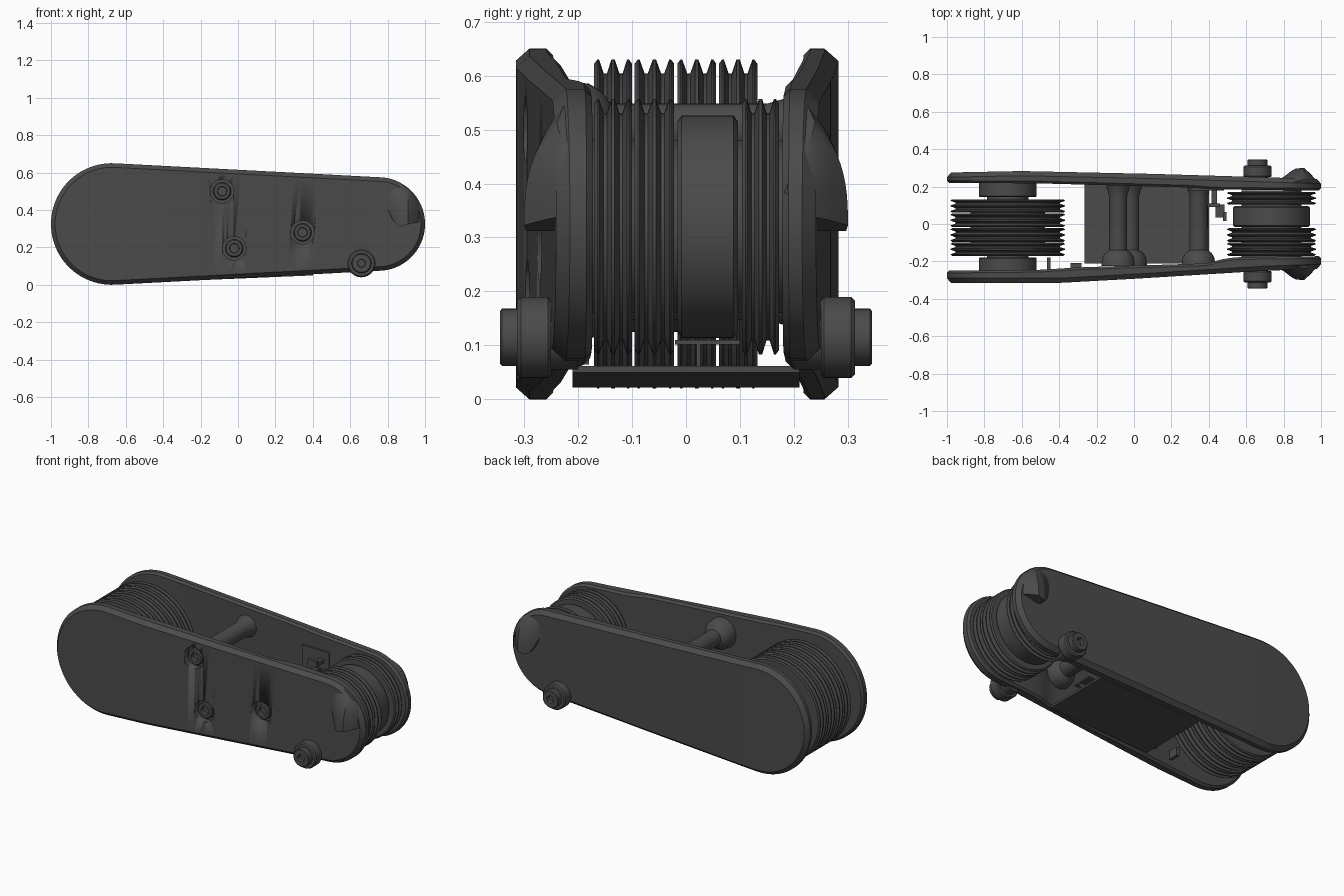
import bpy, bmesh, math
from math import sin, cos, pi, radians, sqrt

if "Cube" in bpy.data.objects:
    bpy.data.objects.remove(bpy.data.objects["Cube"])

dark = bpy.data.materials.new("dark_grey")
dark.diffuse_color = (0.07, 0.07, 0.07, 1)
dark.use_nodes = True
dark.node_tree.nodes["Principled BSDF"].inputs["Base Color"].default_value = dark.diffuse_color
ZC = 0.325                      # shared centre height


def finish(name, bm, angle=30):
    bmesh.ops.recalc_face_normals(bm, faces=bm.faces)
    me = bpy.data.meshes.new(name)
    bm.to_mesh(me)
    bm.free()
    ob = bpy.data.objects.new(name, me)
    bpy.context.collection.objects.link(ob)
    me.materials.append(dark)
    bpy.ops.object.select_all(action='DESELECT')
    ob.select_set(True)
    bpy.context.view_layer.objects.active = ob
    bpy.ops.object.shade_smooth_by_angle(angle=radians(angle))
    return ob


def lathe(name, x, z, profile, n=64):
    """Revolve (y, radius) pairs about a y axis through (x, z)."""
    bm = bmesh.new()
    rings = [[bm.verts.new((x + r * cos(2 * pi * i / n), y, z + r * sin(2 * pi * i / n)))
              for i in range(n)] for y, r in profile]
    for a, b in zip(rings, rings[1:]):
        for i in range(n):
            j = (i + 1) % n
            bm.faces.new((a[i], a[j], b[j], b[i]))
    bm.faces.new(rings[0])
    bm.faces.new(rings[-1])
    return finish(name, bm)


def box(name, x, y, z, sx, sy, sz):
    bm = bmesh.new()
    bmesh.ops.create_cube(bm, size=1)
    for v in bm.verts:
        v.co = (x + v.co.x * sx, y + v.co.y * sy, z + v.co.z * sz)
    return finish(name, bm)


def interp(table, x):
    if x <= table[0][0]:
        return table[0][1]
    for (x0, y0), (x1, y1) in zip(table, table[1:]):
        if x <= x1:
            return y0 + (y1 - y0) * (x - x0) / (x1 - x0)
    return table[-1][1]


def half_outline(inset):
    """Upper half of the tapered stadium, left tip to right tip, as (x, height)."""
    t = radians(87)
    r0, r1 = 0.325 - inset, 0.25 - inset
    left = [(-0.675 + r0 * cos(pi + (t - pi) * i / 24), r0 * sin(pi + (t - pi) * i / 24)) for i in range(25)]
    right = [(0.75 + r1 * cos(t * (1 - i / 24)), r1 * sin(t * (1 - i / 24))) for i in range(25)]
    (xa, ha), (xb, hb) = left[-1], right[0]
    mid = [(xa + (xb - xa) * i / 40, ha + (hb - ha) * i / 40) for i in range(1, 40)]
    return left + mid + right


def plate(name, outer, inner, s):
    bm = bmesh.new()
    layers = []
    for inset, table, dy in ((0.012, inner, 0), (0, inner, 0.012), (0, outer, -0.025), (0.022, outer, 0)):
        pts = half_outline(inset)
        up = [bm.verts.new((x, s * (interp(table, x) + dy), ZC + h)) for x, h in pts]
        low = [up[0]] + [bm.verts.new((x, s * (interp(table, x) + dy), ZC - h)) for x, h in pts[1:-1]] + [up[-1]]
        layers.append((up, low))
    n = len(layers[0][0])
    for a, b in zip(layers, layers[1:]):
        for side in (0, 1):
            for i in range(n - 1):
                bm.faces.new((a[side][i], a[side][i + 1], b[side][i + 1], b[side][i]))
    for up, low in (layers[0], layers[-1]):
        for i in range(n - 1):
            ring = list(dict.fromkeys((up[i], up[i + 1], low[i + 1], low[i])))
            bm.faces.new(ring)
    return finish(name, bm, 25)


# Side plates
front = plate("front_plate",
              [(-1, .315), (-.4, .315), (0, .293), (.7, .25), (1, .24)],
              [(-1, .25), (-.5, .245), (-.3, .232), (.4, .21), (.46, .19), (.54, .178), (1, .172)], -1)
plate("back_plate",
      [(-1, .275), (-.6, .283), (.1, .268), (.7, .25), (1, .24)],
      [(-1, .22), (-.5, .217), (.3, .195), (.42, .185), (1, .178)], 1)


# Flared finger catch on the end of each plate
def finger_catch(name, s):
    bm = bmesh.new()
    bump = [(.77, .238), (.80, .252), (.83, .275), (.86, .296), (.91, .300), (.95, .262), (.998, .205)]
    bottom = [(.77, .43), (.80, .41), (.83, .34), (.86, .31), (.998, .345)]
    cols = []
    for i in range(17):
        x = .77 + .222 * i / 16
        zb = interp(bottom, x)
        zt = max(zb + .01, ZC + sqrt(.25 ** 2 - (x - .75) ** 2) - .005)
        col = []
        for j in range(11):
            z = zb + (zt - zb) * j / 10
            f = cos(pi / 2 * min(1, max(0, (z - .34) / .24))) ** .8
            base = min(.238, interp(bump, x))
            edge = base - .03 * (j / 10) ** 4
            col.append(bm.verts.new((x, s * (edge + (interp(bump, x) - base) * f), z)))
        cols.append(col)
    for a, b in zip(cols, cols[1:]):
        for j in range(10):
            bm.faces.new((a[j], b[j], b[j + 1], a[j + 1]))
    rim = [e for e in bm.edges if e.is_boundary]
    skirt = bmesh.ops.extrude_edge_only(bm, edges=rim)["geom"]
    for v in skirt:
        if isinstance(v, bmesh.types.BMVert):
            v.co.y = s * .195
    finish(name, bm, 30)


finger_catch("front_finger_catch", -1)
finger_catch("back_finger_catch", 1)


# Grooved pulley wheels
def pulley(name, x, r, y0, y1):
    w, d = y1 - y0, .026
    prof = [(y0, r * .6), (y0, r - .008), (y0 + .006, r)]
    for k in range(2):
        a = y0 + .006 + k * (w - .012) / 2
        b = a + (w - .012) / 2
        prof += [(a + .003, r), ((a + b) / 2 - .003, r - d), ((a + b) / 2 + .003, r - d), (b - .003, r)]
    prof += [(y1 - .006, r), (y1, r - .008), (y1, r * .6)]
    lathe(name, x, ZC if x < 0 else .32, prof, 80)


for i, (a, b) in enumerate(((-.17, -.1), (-.095, -.022), (-.016, .056), (.061, .132))):
    pulley(f"large_pulley_{i + 1}", -.675, .305, a, b)
for i, (a, b) in enumerate(((-.17, -.1), (-.095, -.022), (.104, .172))):
    pulley(f"small_pulley_{i + 1}", .735, .237, a, b)
lathe("centre_drum", .735, .32, [(-.016, .12), (-.016, .195), (-.008, .206), (.088, .206), (.096, .195), (.096, .12)], 80)

# Axles and hubs
lathe("large_axle", -.675, ZC, [(-.25, .155), (-.185, .155), (-.18, .15), (-.18, .11), (-.16, .11),
                                (-.16, .2), (.125, .2), (.125, .11), (.145, .11), (.145, .15), (.15, .155), (.22, .155)])
lathe("small_axle", .735, .32, [(-.18, .16), (.18, .16)])

# Cross posts, with recessed socket screws in the front plate
for i, (x, z, y) in enumerate(((-.085, .5, -.298), (-.02, .195, -.294), (.345, .28, -.272))):
    lathe(f"cross_post_{i + 1}", x, z, [(-.225, .09), (-.18, .085), (-.155, .07), (-.14, .048),
                                        (.15, .048), (.175, .055), (.205, .065)], 40)
    cutter = lathe(f"recess_cutter_{i + 1}", x, z, [(y - .05, .063), (y + .038, .063)], 40)
    cutter.hide_render = True
    cutter.hide_viewport = True
    mod = front.modifiers.new("screw_recess", 'BOOLEAN')
    mod.object = cutter
    mod.solver = 'EXACT'
    lathe(f"screw_head_{i + 1}", x, z, [(y + .042, .048), (y + .014, .048), (y + .008, .042),
                                        (y + .008, .026), (y + .03, .024)], 36)

# Clamp knobs near the lower corner, mirrored front and back
for side, s in (("front", -1), ("back", 1)):
    lathe(side + "_clamp_knob", .66, .115, [(s * y, r) for y, r in (
        (.2, .06), (.25, .06), (.25, .07), (.256, .075), (.306, .075), (.313, .068), (.313, .053),
        (.341, .053), (.345, .048), (.345, .022), (.325, .02))], 40)

# Sloping floor panel between the plates
bm = bmesh.new()
bmesh.ops.create_cube(bm, size=1)
for v in bm.verts:
    right = v.co.x > 0
    v.co = (.40 if right else -.265, v.co.y * .42, (.05 if right else .022) + (.012 if v.co.z > 0 else 0))
finish("floor_panel", bm)
box("floor_rib", .36, .023, .08, .07, .008, .055)
box("floor_ledge", .37, .04, .106, .05, .12, .008)

# Small latch fittings on the inner walls
box("latch_panel", .39, .186, .42, .18, .012, .16)
box("latch_block", .43, .10, .44, .06, .02, .07)
box("latch_arm", .43, .145, .44, .03, .09, .02)
box("latch_tab", .485, .04, .43, .02, .05, .05)
box("latch_link", .46, .07, .43, .05, .07, .015)
box("wall_stop_left", -.455, -.215, .09, .018, .07, .05)
box("wall_stop_inner", -.31, -.222, .1, .06, .025, .03)
